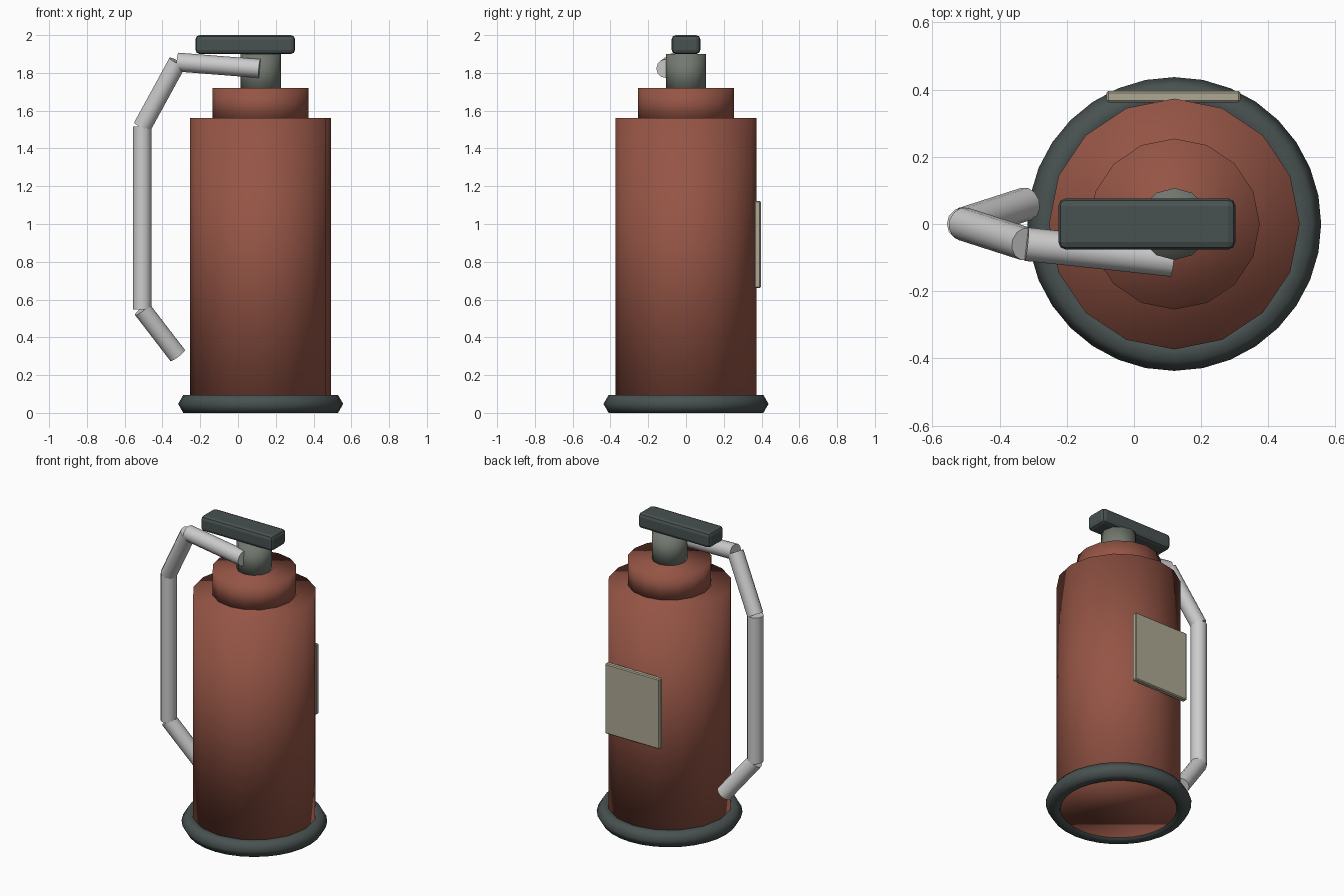
import bpy
import math
from mathutils import Vector

if "Cube" in bpy.data.objects:
    bpy.data.objects.remove(bpy.data.objects["Cube"])

CX = 0.12  # axis of the tank


def material(name, rgb):
    m = bpy.data.materials.new(name)
    m.diffuse_color = (*rgb, 1)
    m.use_nodes = True
    m.node_tree.nodes["Principled BSDF"].inputs["Base Color"].default_value = m.diffuse_color
    return m


RED = material("red_paint", (0.30, 0.09, 0.06))
DARK = material("dark_rubber", (0.065, 0.085, 0.082))
METAL = material("valve_metal", (0.17, 0.19, 0.16))
CREAM = material("label_cream", (0.42, 0.39, 0.29))


def finish(name, mat):
    ob = bpy.context.object
    ob.name = name
    if mat:
        ob.data.materials.append(mat)
    return ob


def cylinder(name, r, z0, z1, sides, mat):
    bpy.ops.mesh.primitive_cylinder_add(vertices=sides, radius=r, depth=z1 - z0,
                                        location=(CX, 0, (z0 + z1) / 2))
    bpy.ops.object.shade_smooth()
    return finish(name, mat)


def box(name, lo, hi, bevel, segments, mat):
    lo, hi = Vector(lo), Vector(hi)
    bpy.ops.mesh.primitive_cube_add(size=1, location=(lo + hi) / 2)
    ob = finish(name, mat)
    ob.scale = hi - lo
    bpy.ops.object.transform_apply(location=False, rotation=False, scale=True)
    mod = ob.modifiers.new("bevel", "BEVEL")
    mod.width = bevel
    mod.segments = segments
    return ob


def rod(name, a, b, r, sides):
    a, b = Vector(a), Vector(b)
    bpy.ops.mesh.primitive_cylinder_add(vertices=sides, radius=r, depth=(b - a).length,
                                        location=(a + b) / 2)
    ob = finish(name, None)
    ob.rotation_euler = (b - a).to_track_quat('Z', 'Y').to_euler()
    bpy.ops.object.shade_smooth_by_angle(angle=math.radians(40))
    return ob


# tank, shoulder and valve
cylinder("tank", 0.373, 0.01, 1.56, 16, RED)
cylinder("shoulder", 0.254, 1.54, 1.72, 16, RED)
cylinder("valve", 0.107, 1.70, 1.90, 12, METAL)

# base ring
bpy.ops.mesh.primitive_torus_add(major_radius=0.382, minor_radius=0.055,
                                 major_segments=32, minor_segments=6,
                                 location=(CX, 0, 0.0476))
bpy.ops.object.shade_smooth()
finish("base_ring", DARK)

# squeeze handle
box("handle", (-0.225, -0.076, 1.90), (0.302, 0.076, 2.0), 0.022, 2, DARK)

# label plate on the back
box("label", (-0.082, 0.362, 0.66), (0.317, 0.396, 1.123), 0.006, 1, CREAM)

# hose made of straight pieces
path = [(0.115, -0.107, 1.823), (-0.32, -0.06, 1.857), (-0.507, 0, 1.515),
        (-0.507, 0, 0.548), (-0.32, 0.06, 0.305)]
for i, (a, b) in enumerate(zip(path, path[1:])):
    rod(f"hose_{i + 1}", a, b, 0.05, 12)
